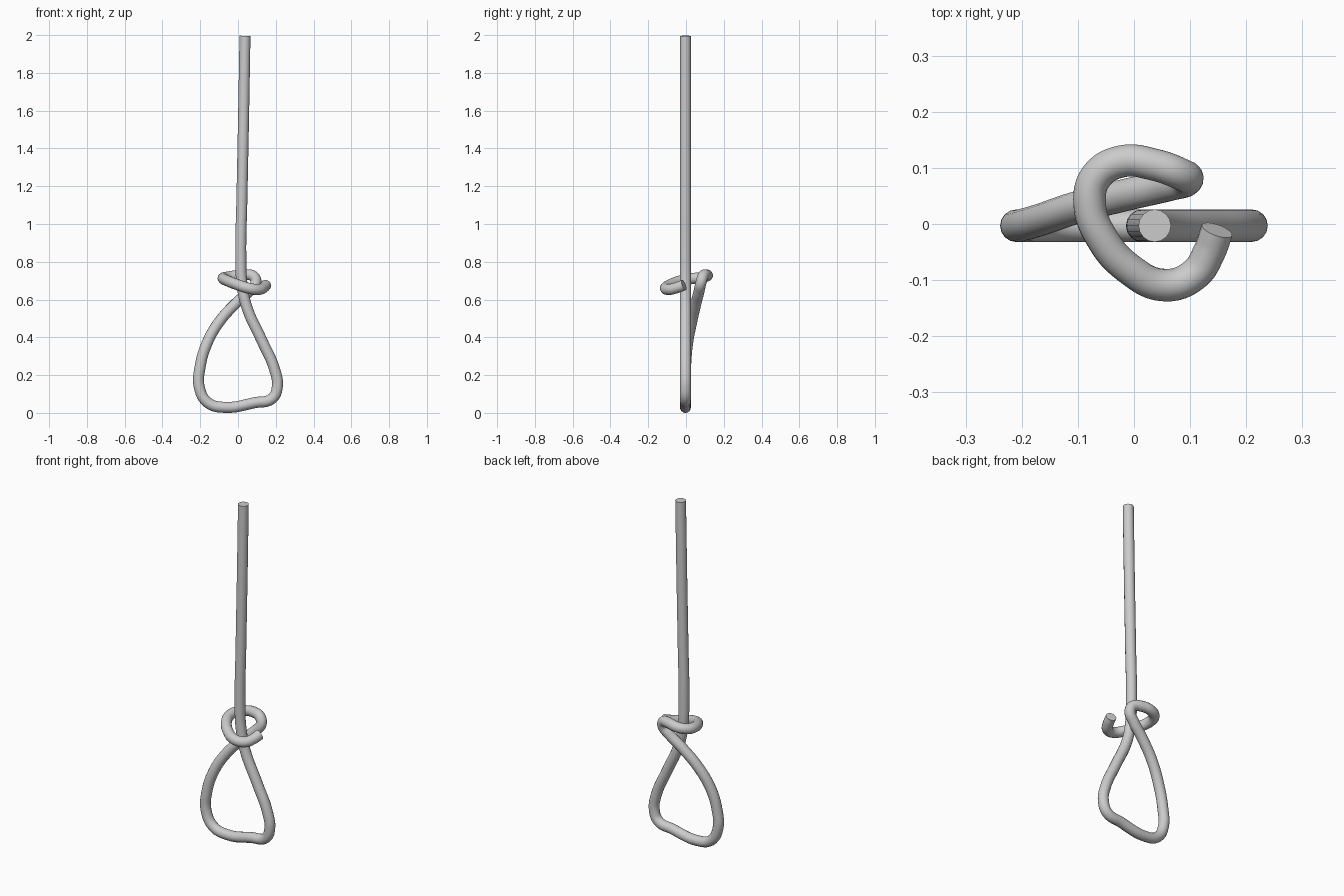
import bpy

# Rope centreline: from the top, round the loop, up and around the standing part
PATH = [
    (0.037, -0.003, 2.0), (0.03, -0.003, 1.6), (0.021, -0.003, 1.15),
    (0.015, -0.003, 0.82), (0.022, -0.003, 0.68), (0.048, -0.003, 0.56),
    (0.125, -0.003, 0.39), (0.195, -0.003, 0.23), (0.208, -0.003, 0.14),
    (0.18, -0.003, 0.079), (0.09, -0.003, 0.058), (-0.07, -0.003, 0.033),
    (-0.16, -0.003, 0.058), (-0.205, -0.003, 0.14), (-0.2, -0.002, 0.25),
    (-0.165, 0.008, 0.37), (-0.1, 0.03, 0.485), (-0.01, 0.053, 0.585),
    (0.06, 0.069, 0.648), (0.095, 0.08, 0.695), (0.081, 0.09, 0.727),
    (0.035, 0.106, 0.735), (-0.02, 0.112, 0.729), (-0.067, 0.085, 0.721),
    (-0.079, 0.035, 0.715), (-0.058, -0.024, 0.704), (-0.01, -0.079, 0.685),
    (0.055, -0.109, 0.664), (0.108, -0.09, 0.657), (0.134, -0.05, 0.666),
    (0.148, -0.011, 0.681),
]

curve = bpy.data.curves.new("rope", "CURVE")
curve.dimensions = "3D"
curve.bevel_depth = 0.029
curve.bevel_resolution = 6
curve.resolution_u = 6
curve.use_fill_caps = True
spline = curve.splines.new("BEZIER")
spline.bezier_points.add(len(PATH) - 1)
for point, co in zip(spline.bezier_points, PATH):
    point.co = co
    point.handle_left_type = point.handle_right_type = "AUTO"

rope = bpy.data.objects.new("rope", curve)
bpy.context.collection.objects.link(rope)
bpy.context.view_layer.objects.active = rope
rope.select_set(True)
bpy.context.view_layer.update()

# Mesh with smooth sides and crisp cut ends
bpy.ops.object.convert(target="MESH")
bpy.ops.object.shade_smooth_by_angle(angle=0.9)
# Rest the loop on the ground
rope = bpy.context.object
low = min(v.co.z for v in rope.data.vertices)
for v in rope.data.vertices:
    v.co.z -= low
